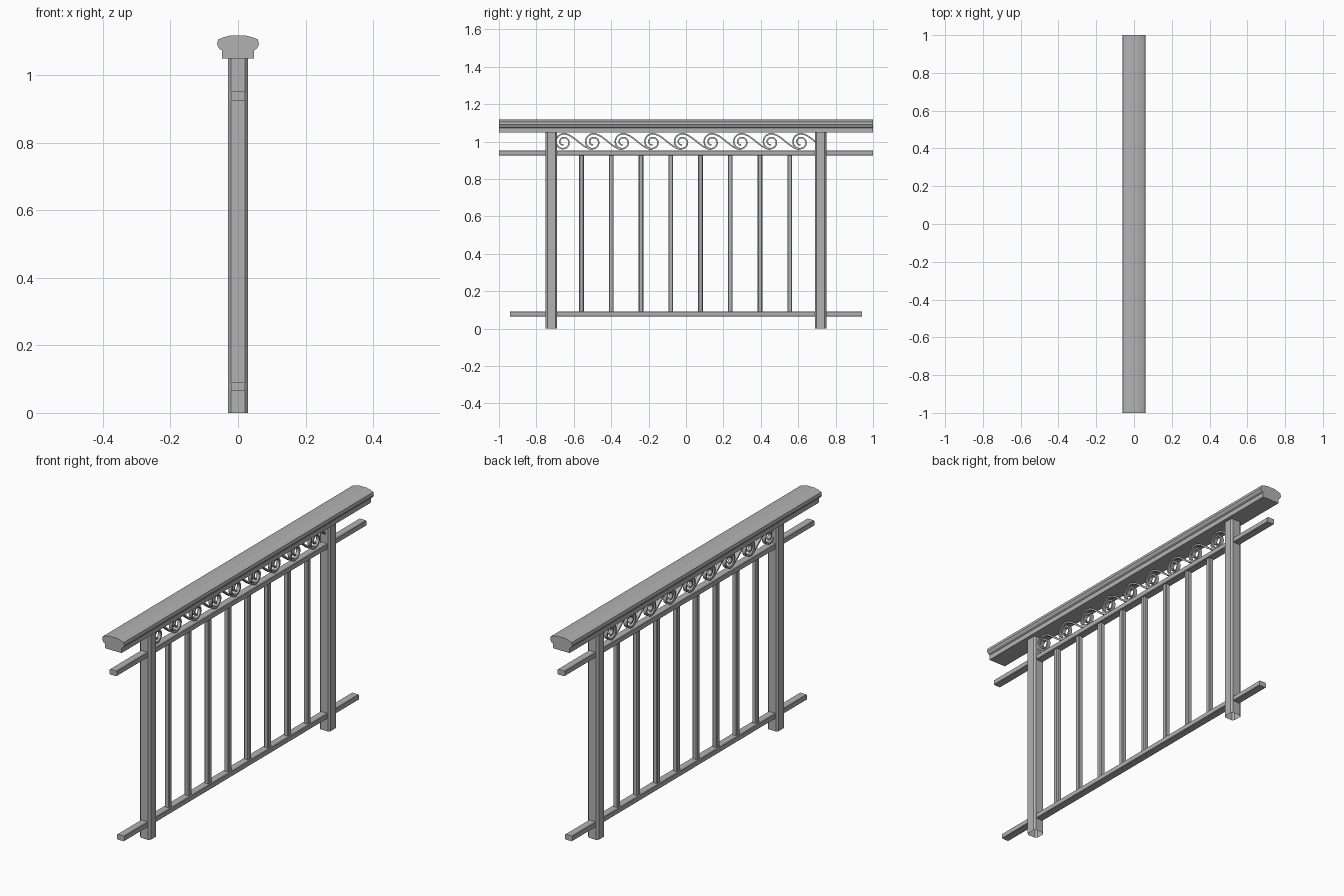
import bpy, bmesh, math
from mathutils import Vector

cube = bpy.data.objects.get("Cube")
if cube:
    bpy.data.objects.remove(cube, do_unlink=True)

metal = bpy.data.materials.new("grey_metal")
metal.use_nodes = True
GREY = (0.45, 0.45, 0.45, 1)
metal.diffuse_color = GREY
metal.node_tree.nodes["Principled BSDF"].inputs["Base Color"].default_value = GREY


def finish(name, bm, closed=True):
    if closed:
        bmesh.ops.recalc_face_normals(bm, faces=bm.faces)
    mesh = bpy.data.meshes.new(name)
    bm.to_mesh(mesh)
    bm.free()
    mesh.materials.append(metal)
    obj = bpy.data.objects.new(name, mesh)
    bpy.context.collection.objects.link(obj)
    return obj


def chamfered(w, h, c):
    """Rectangle outline with cut corners, centred on the origin."""
    a, b = w / 2, h / 2
    return [(a, c - b), (a, b - c), (a - c, b), (c - a, b),
            (-a, b - c), (-a, c - b), (c - a, -b), (a - c, -b)]


def prism(name, outline, place, start, end, caps=True):
    """Sweep an outline straight from start to end; place maps (u, v, t) to 3D."""
    bm = bmesh.new()
    rings = [[bm.verts.new(place(u, v, t)) for u, v in outline] for t in (start, end)]
    n = len(outline)
    for i in range(n):
        j = (i + 1) % n
        bm.faces.new((rings[0][i], rings[0][j], rings[1][j], rings[1][i]))
    if caps:
        bm.faces.new(rings[0][::-1])
        bm.faces.new(rings[1])
    return finish(name, bm, caps)


def along_y(z):
    return lambda u, v, t: (u, t, v + z)


def upright(y):
    return lambda u, v, t: (u, v + y, t)


# Moulded handrail
half = [(0.047, 1.05), (0.047, 1.074), (0.056, 1.079), (0.062, 1.091),
        (0.059, 1.106), (0.042, 1.113), (0.022, 1.118)]
profile = half + [(-x, z) for x, z in reversed(half)]
prism("handrail", profile, along_y(0), -1, 1)

# Upper and lower rails
bar = chamfered(0.04, 0.027, 0.003)
prism("upper_rail", bar, along_y(0.938), -1, 1)
prism("lower_rail", bar, along_y(0.078), -0.94, 0.94)

# Hollow posts
for side, y in (("front", -0.72), ("back", 0.72)):
    prism(side + "_post", chamfered(0.06, 0.06, 0.009), upright(y), 0, 1.05, caps=False)

# Balusters
for i in range(8):
    prism(f"baluster_{i + 1}", chamfered(0.026, 0.026, 0.004),
          upright((i - 3.5) * 0.159 - 0.002), 0.09, 0.926)

# Running scroll band between the handrail and upper rail
PITCH = 0.1584
FIRST = -0.655
CENTRE_Z = 0.997


def scroll_path(cy):
    pts = []
    turns = 36
    for k in range(turns + 1):
        f = k / turns
        a = math.radians(630 - 540 * f)
        r = 0.014 + 0.031 * f
        pts.append(Vector((cy + r * math.cos(a), CENTRE_Z + r * math.sin(a))))
    p0 = pts[-1]
    p3 = Vector((cy + PITCH - 0.002, CENTRE_Z - 0.038))
    p1, p2 = p0 + Vector((0.055, 0)), p3 - Vector((0.055, 0))
    for k in range(1, 15):
        t = k / 14
        s = 1 - t
        pts.append(p0 * s**3 + p1 * 3 * s * s * t + p2 * 3 * s * t * t + p3 * t**3)
    return [p for p in pts if p.x < 0.72]


def scroll(name, path, width=0.018, thick=0.008):
    bm = bmesh.new()
    rings = []
    for i, p in enumerate(path):
        d = (path[min(i + 1, len(path) - 1)] - path[max(i - 1, 0)]).normalized()
        n = Vector((-d.y, d.x)) * thick / 2
        rings.append([bm.verts.new((x, p.x + s * n.x, p.y + s * n.y))
                      for x, s in ((-width / 2, -1), (width / 2, -1),
                                   (width / 2, 1), (-width / 2, 1))])
    for a, b in zip(rings, rings[1:]):
        for i in range(4):
            j = (i + 1) % 4
            bm.faces.new((a[i], a[j], b[j], b[i]))
    bm.faces.new(rings[0][::-1])
    bm.faces.new(rings[-1])
    obj = finish(name, bm)
    bpy.ops.object.select_all(action="DESELECT")
    obj.select_set(True)
    bpy.context.view_layer.objects.active = obj
    bpy.ops.object.shade_smooth_by_angle(angle=math.radians(35))


for i in range(9):
    scroll(f"scroll_{i + 1}", scroll_path(FIRST + i * PITCH))
